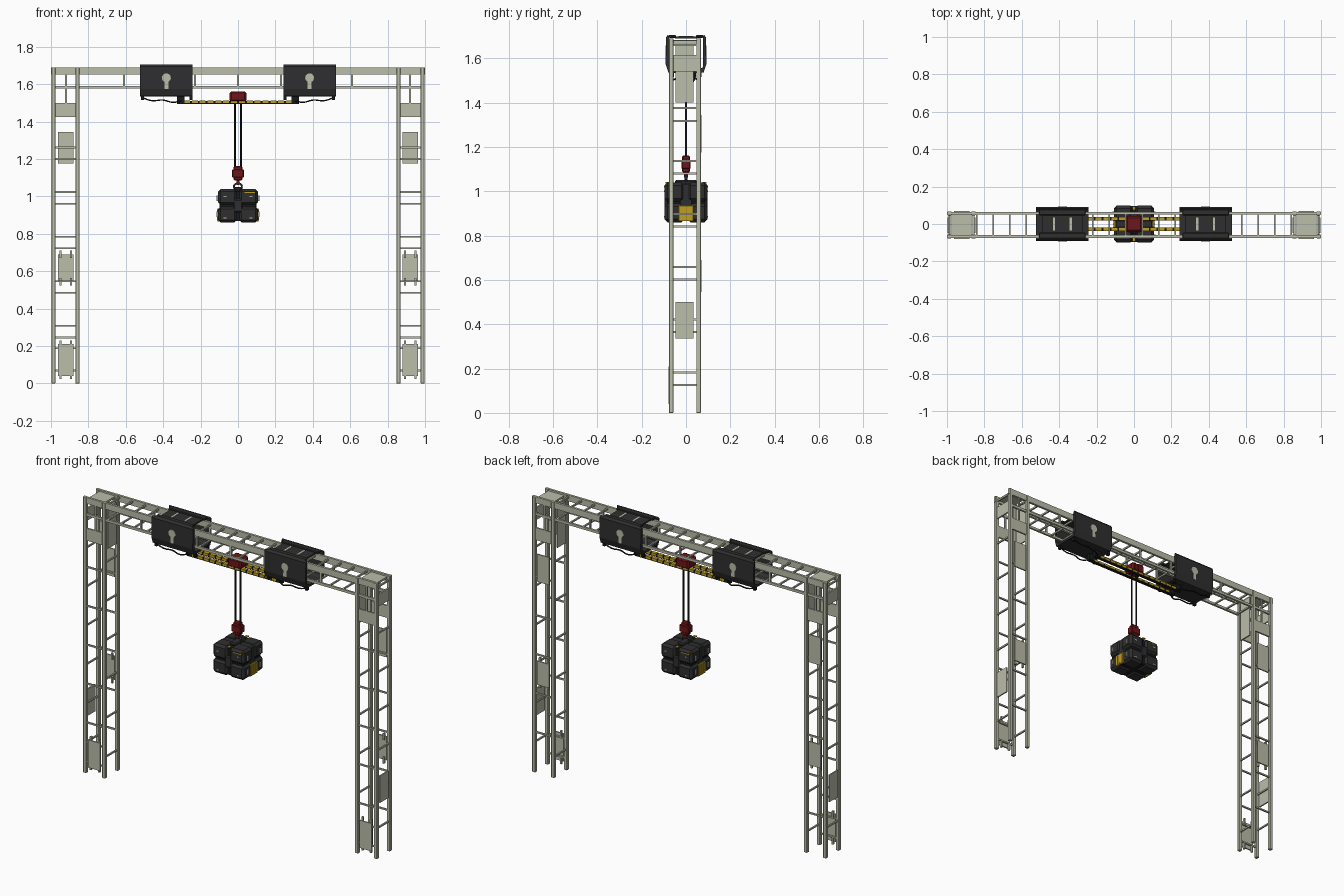
import bpy, bmesh, math
from mathutils import Matrix, Vector

old = bpy.data.objects.get("Cube")
if old:
    bpy.data.objects.remove(old, do_unlink=True)


def material(name, rgb):
    m = bpy.data.materials.new(name)
    m.use_nodes = True
    m.diffuse_color = (*rgb, 1)
    b = next(n for n in m.node_tree.nodes if n.type == 'BSDF_PRINCIPLED')
    b.inputs["Base Color"].default_value = (*rgb, 1)
    return m


STEEL = material("pale_steel", (0.50, 0.51, 0.40))
DARK = material("charcoal", (0.028, 0.028, 0.030))
BLACK = material("black_rubber", (0.010, 0.010, 0.011))
RED = material("dark_red", (0.16, 0.008, 0.010))
YELLOW = material("hazard_yellow", (0.52, 0.34, 0.015))


def finish(bm, name, mat, bevel=0):
    bmesh.ops.recalc_face_normals(bm, faces=bm.faces)
    me = bpy.data.meshes.new(name)
    bm.to_mesh(me)
    bm.free()
    me.materials.append(mat)
    ob = bpy.data.objects.new(name, me)
    bpy.context.collection.objects.link(ob)
    if bevel:
        mod = ob.modifiers.new("bevel", 'BEVEL')
        mod.width, mod.segments = bevel, 1
    return ob


def boxes(name, mat, items, bevel=0):
    """Each item is (x0, x1, y0, y1, z0, z1)."""
    bm = bmesh.new()
    for x0, x1, y0, y1, z0, z1 in items:
        m = (Matrix.Translation(((x0 + x1) / 2, (y0 + y1) / 2, (z0 + z1) / 2))
             @ Matrix.Diagonal((abs(x1 - x0), abs(y1 - y0), abs(z1 - z0), 1)))
        bmesh.ops.create_cube(bm, size=1, matrix=m)
    return finish(bm, name, mat, bevel)


def prism(name, mat, outline, origin, depth, axis, bevel=0):
    """Extrude an outline along 'x' (points are y, z) or 'y' (points are x, z)."""
    bm = bmesh.new()
    o = Vector(origin)
    if axis == 'x':
        pts, d = [Vector((0, a, b)) for a, b in outline], Vector((depth, 0, 0))
    else:
        pts, d = [Vector((a, 0, b)) for a, b in outline], Vector((0, depth, 0))
    f = bm.faces.new([bm.verts.new(o + p) for p in pts])
    ext = bmesh.ops.extrude_face_region(bm, geom=[f])
    bmesh.ops.translate(bm, vec=d, verts=[v for v in ext['geom'] if isinstance(v, bmesh.types.BMVert)])
    return finish(bm, name, mat, bevel)


def tube(name, mat, pts, r):
    cu = bpy.data.curves.new(name, 'CURVE')
    cu.dimensions = '3D'
    cu.bevel_depth, cu.bevel_resolution, cu.use_fill_caps = r, 1, True
    cu.resolution_u = 4
    sp = cu.splines.new('BEZIER')
    sp.bezier_points.add(len(pts) - 1)
    for bp, p in zip(sp.bezier_points, pts):
        bp.co = p
        bp.handle_left_type = bp.handle_right_type = 'AUTO'
    cu.materials.append(mat)
    ob = bpy.data.objects.new(name, cu)
    bpy.context.collection.objects.link(ob)


Y0, Y1 = -0.067, 0.057          # front and back frame lines
XI, XO = 0.858, 0.987           # inner and outer tower lines
P, R = 0.0105, 0.0045           # half widths of posts and rungs


def span(s, a, b):
    return (s * a, s * b)


# Towers: four posts, rungs stepping around the four sides, cover plates
for s, side in ((1, "left"), (-1, "right")):
    boxes(side + "_tower_posts", STEEL,
          [(s * x - P, s * x + P, y - P, y + P, 0, 1.69) for x in (XI, XO) for y in (Y0, Y1)], 0.002)
    rungs = []
    for i in range(6):
        z = 1.375 - i * 0.2385
        for x, dz in ((XO, 0), (XI, -0.057)):
            rungs.append((s * x - R, s * x + R, Y0, Y1, z + dz - R, z + dz + R))
        for y, dz in ((Y0, -0.113), (Y1, -0.175)):
            if z + dz > 0.02:
                rungs.append((*span(s, XI, XO), y - R, y + R, z + dz - R, z + dz + R))
    for y in (Y0, Y1):          # short rungs and stiles near the top
        rungs.append((*span(s, 0.915, 0.925), y - R, y + R, 1.50, 1.66))
    rungs.append((*span(s, XI, XO), Y0 - R, Y0 + R, 0.183, 0.191))
    boxes(side + "_tower_rungs", STEEL, rungs)
    t = 0.005
    px = span(s, 0.88, 0.963)
    full = span(s, XI, XO)
    boxes(side + "_tower_plates", STEEL, [
        (*px, Y0 - 0.013, Y0 - 0.005, 0.04, 0.21),
        (*px, Y1 + 0.005, Y1 + 0.013, 0.545, 0.69),
        (*px, Y1 + 0.005, Y1 + 0.013, 1.176, 1.345),
        (*span(s, XO + 0.003, XO + 0.011), -0.048, 0.034, 0.335, 0.50),
        (*span(s, XI - 0.011, XI - 0.003), -0.048, 0.034, 1.40, 1.655),
        (*full, Y0 - t, Y0 + t, 1.425, 1.50),
        (*full, Y1 - t, Y1 + t, 1.425, 1.50),
        (*span(s, XO - t, XO + t), Y0, Y1, 1.54, 1.615),
        (*span(s, 0.868, 0.977), -0.060, 0.052, 1.668, 1.680)])
    # small mounting tabs beside the cover plates
    boxes(side + "_plate_tabs", STEEL,
          [(s * x - 0.005, s * x + 0.005, y - 0.006, y + 0.006, z - 0.02, z + 0.02)
           for x in (0.893, 0.95)
           for y, z in ((Y0, 0.21), (Y0, 0.045), (Y1, 0.69), (Y1, 0.545))])

# Bridge: upper and lower chords, cross rungs, uprights
chords, cross = [], []
for y in (Y0, Y1):
    chords.append((-1, 1, y - 0.007, y + 0.007, 1.652, 1.69))
    chords.append((-XO, XO, y - 0.006, y + 0.006, 1.576, 1.591))
    for x in (-0.61, -0.23, 0, 0.23, 0.61):
        cross.append((x - 0.006, x + 0.006, y - R, y + R, 1.58, 1.66))
for i in range(20):
    x = (i - 9.5) * 0.0885
    cross.append((x - R, x + R, Y0, Y1, 1.672, 1.682))
    cross.append((x - R, x + R, Y0, Y1, 1.579, 1.588))
for x in (-XO, XO):
    cross.append((x - R, x + R, Y0, Y1, 1.655, 1.665))
boxes("bridge_chords", STEEL, chords)
boxes("bridge_rungs", STEEL, cross)

# Trolleys: chamfered side housings joined by a top cover and a floor
for s, side in ((1, "left"), (-1, "right")):
    cx = s * 0.383
    for d, face in ((-1, "front"), (1, "back")):
        outline = [(d * a, b) for a, b in (
            (0.076, 1.700), (0.082, 1.706), (0.090, 1.695), (0.092, 1.575),
            (0.080, 1.537), (0.055, 1.535), (0.055, 1.548), (0.076, 1.56))]
        prism(f"{side}_trolley_{face}_panel", DARK, outline, (cx - 0.14, 0, 0), 0.28, 'x')
        # padded roller along the upper edge
        boxes(f"{side}_trolley_{face}_rail", DARK,
              [(cx - 0.125, cx + 0.125, d * 0.046, d * 0.078, 1.692, 1.706)], 0.004)
        # keyhole shaped plate on the panel
        key = [(0.024 * math.cos(a), 1.634 + 0.024 * math.sin(a))
               for a in (math.radians(-65 + i * 310 / 14) for i in range(15))]
        key += [(-0.011, 1.575), (0.011, 1.575)]
        prism(f"{side}_trolley_{face}_keyhole", STEEL, [(cx + a, b) for a, b in key],
              (0, d * 0.0875, 0), d * 0.006, 'y')
        # slack power cable with end clamps
        y = d * 0.062
        tube(f"{side}_{face}_cable", BLACK,
             [(s * 0.51, y, 1.527), (s * 0.46, y, 1.512), (s * 0.40, y, 1.515),
              (s * 0.35, y, 1.503), (s * 0.30, d * 0.035, 1.512)], 0.004)
        boxes(f"{side}_{face}_cable_clamps", BLACK,
              [(s * x - 0.008, s * x + 0.008, y - 0.008, y + 0.008, 1.515, 1.54) for x in (0.51, 0.25)])
    boxes(side + "_trolley_cover", DARK,
          [(cx - 0.11, cx + 0.11, -0.05, 0.05, 1.69, 1.698),
           (cx - 0.14, cx + 0.14, -0.058, 0.058, 1.535, 1.548)])
    boxes(side + "_trolley_slots", STEEL,
          [(cx + x - 0.006, cx + x + 0.006, -0.034, 0.034, 1.697, 1.7005) for x in (-0.045, 0.045)])
    boxes(side + "_rail_hanger", BLACK,
          [(*span(s, 0.285, 0.325), y - 0.012, y + 0.012, 1.50, 1.538) for y in (-0.028, 0.028)])

# Hoist track: dark beams with yellow hazard blocks
boxes("track_beams", BLACK, [(-0.325, 0.325, y - 0.009, y + 0.009, 1.494, 1.511) for y in (-0.028, 0.028)])
boxes("track_yellow_blocks", YELLOW,
      [(x - 0.016, x + 0.016, y - 0.0105, y + 0.0105, 1.499, 1.513)
       for y in (-0.028, 0.028) for x in [(i - 6.5) * 0.042 for i in range(14)]])

# Winch, ropes and hook block
boxes("winch_body", RED, [(-0.046, 0.046, -0.043, 0.043, 1.505, 1.562)], 0.010)
boxes("winch_ribs", RED, [(x - 0.004, x + 0.004, -0.046, 0.046, 1.515, 1.556) for x in (-0.027, 0, 0.027)])
for x in (-0.017, 0.017):
    tube("hoist_rope", BLACK, [(x, 0, 1.51), (x, 0, 1.15)], 0.005)
boxes("hook_block", RED, [(-0.033, 0.033, -0.021, 0.021, 1.10, 1.145),
                          (-0.023, 0.023, -0.018, 0.018, 1.085, 1.162)], 0.005)
boxes("hook_shank", RED, [(-0.009, 0.009, -0.009, 0.009, 1.062, 1.09)])
tube("hook_ring", DARK, [(0.022 * math.cos(a), 0, 1.052 + 0.018 * math.sin(a))
                         for a in [i * math.pi / 4 for i in range(9)]], 0.006)

# Crate: dark core with eight chamfered corner blocks
boxes("crate_core", BLACK, [(-0.094, 0.094, -0.086, 0.086, 0.868, 1.03)])
boxes("crate_corner_blocks", DARK,
      [(i * 0.006, i * 0.107, j * 0.006, j * 0.098, *z)
       for i in (-1, 1) for j in (-1, 1) for z in ((0.860, 0.946), (0.954, 1.040))], 0.014)
boxes("crate_straps", DARK,
      [(-0.024, 0.024, -0.096, 0.096, 0.915, 0.985), (-0.10, 0.10, -0.03, 0.03, 0.925, 1.036),
       (-0.022, 0.022, -0.05, 0.05, 1.03, 1.05)], 0.006)
boxes("crate_side_doors", YELLOW, [(i * 0.098, i * 0.109, -0.033, 0.033, 0.865, 0.936) for i in (-1, 1)], 0.002)
boxes("crate_door_ribs", YELLOW,
      [(i * 0.108, i * 0.111, y - 0.004, y + 0.004, 0.872, 0.93) for i in (-1, 1) for y in (-0.02, 0, 0.02)])
boxes("crate_yellow_marks", YELLOW,
      [(*span(-j, 0.035, 0.09), j * 0.095, j * 0.0995, 1.018, 1.023) for j in (-1, 1)]
      + [(-0.009, 0.009, j * 0.075, j * 0.093, 1.036, 1.0415) for j in (-1, 1)])
boxes("crate_handles", STEEL,
      [(i * 0.105, i * 0.114, j * 0.062 - 0.005, j * 0.062 + 0.005, z - 0.014, z + 0.014)
       for i in (-1, 1) for j in (-1, 1) for z in (0.905, 0.99)])
boxes("crate_front_labels", STEEL,
      [(i * 0.07 - 0.008, i * 0.07 + 0.008, j * 0.096, j * 0.0993, z - 0.003, z + 0.003)
       for i in (-1, 1) for j in (-1, 1) for z in (0.885, 1.0)])
